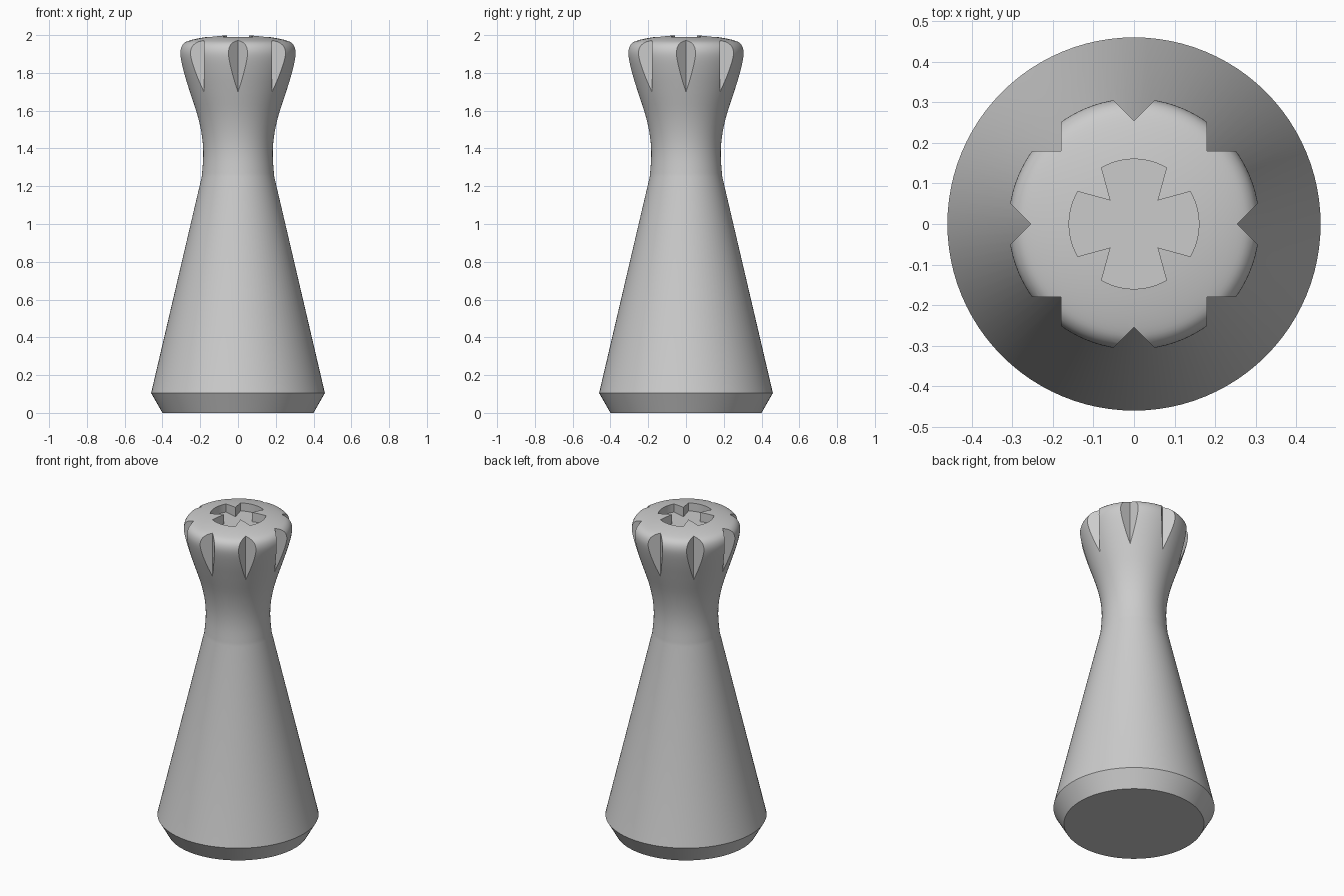
import bpy, bmesh, math
from mathutils import Matrix, Vector

cube = bpy.data.objects.get("Cube")
if cube:
    bpy.data.objects.remove(cube, do_unlink=True)

grey = bpy.data.materials.new("plain grey")
grey.use_nodes = True
colour = (0.6, 0.6, 0.6, 1)
grey.diffuse_color = colour
grey.node_tree.nodes["Principled BSDF"].inputs["Base Color"].default_value = colour


def make_object(name, bm):
    bmesh.ops.recalc_face_normals(bm, faces=bm.faces[:])
    mesh = bpy.data.meshes.new(name)
    bm.to_mesh(mesh)
    bm.free()
    mesh.materials.append(grey)
    obj = bpy.data.objects.new(name, mesh)
    bpy.context.collection.objects.link(obj)
    return obj


def add_prism(bm, outline, bottom, top):
    face = bm.faces.new([bm.verts.new((x, y, bottom)) for x, y in outline])
    moved = bmesh.ops.extrude_face_region(bm, geom=[face], use_keep_orig=True)
    verts = [g for g in moved["geom"] if isinstance(g, bmesh.types.BMVert)]
    bmesh.ops.translate(bm, verts=verts, vec=(0, 0, top - bottom))


def smooth_path(points, steps):
    """Rounded path through all the points."""
    path = []
    padded = [points[0]] + points + [points[-1]]
    for a, b, c, d in zip(padded, padded[1:], padded[2:], padded[3:]):
        a, b, c, d = map(Vector, (a, b, c, d))
        for i in range(steps):
            t = i / steps
            path.append(b + 0.5 * t * (c - a + t * (2 * a - 5 * b + 4 * c - d
                        + t * (3 * (b - c) + d - a))))
    return path + [Vector(points[-1])]


# Turned body: bevelled foot, straight cone, flared neck and domed top
neck = [(0.192, 1.25), (0.184, 1.36), (0.19, 1.46), (0.213, 1.57), (0.255, 1.7),
        (0.287, 1.8), (0.307, 1.88), (0.307, 1.925), (0.29, 1.955),
        (0.255, 1.972), (0.18, 1.988), (0.09, 1.998), (0, 2.002)]
profile = [Vector(p) for p in [(0, 0), (0.4, 0), (0.46, 0.105)]] + smooth_path(neck, 4)
bm = bmesh.new()
verts = [bm.verts.new((r, 0, z)) for r, z in profile]
edges = [bm.edges.new(pair) for pair in zip(verts, verts[1:])]
bmesh.ops.spin(bm, geom=verts + edges, cent=(0, 0, 0), axis=(0, 0, 1),
               angle=math.tau, steps=96, use_duplicate=False)
bmesh.ops.remove_doubles(bm, verts=bm.verts[:], dist=0.0001)
body = make_object("body", bm)

# Eight upright V-shaped notches around the crown
bm = bmesh.new()
for i in range(8):
    turn = Matrix.Rotation(i * math.tau / 8, 2)
    wedge = [turn @ Vector(p) for p in [(0.2545, 0), (0.4, -0.1455), (0.4, 0.1455)]]
    add_prism(bm, wedge, 1.5, 2.1)
notches = make_object("crown_notch_cutter", bm)

# Sunken cross with flared, round-ended arms
bm = bmesh.new()
outline = []
for i in range(4):
    turn = Matrix.Rotation(i * math.tau / 4, 2)
    for k in range(13):
        angle = math.radians(-30 + 5 * k)
        outline.append(turn @ Vector((0.16 * math.cos(angle), 0.16 * math.sin(angle))))
    outline.append(turn @ Vector((0.058, 0.058)))
add_prism(bm, outline, 1.94, 2.1)
cross = make_object("cross_recess_cutter", bm)

# Carve the body, then remove the cutters
bpy.context.view_layer.objects.active = body
body.select_set(True)
for cutter in (notches, cross):
    cutter.hide_render = True
    mod = body.modifiers.new(cutter.name, "BOOLEAN")
    mod.operation = "DIFFERENCE"
    mod.solver = "EXACT"
    mod.object = cutter
    bpy.ops.object.modifier_apply(modifier=mod.name)
    bpy.data.objects.remove(cutter, do_unlink=True)

bpy.ops.object.shade_smooth_by_angle(angle=math.radians(30))
